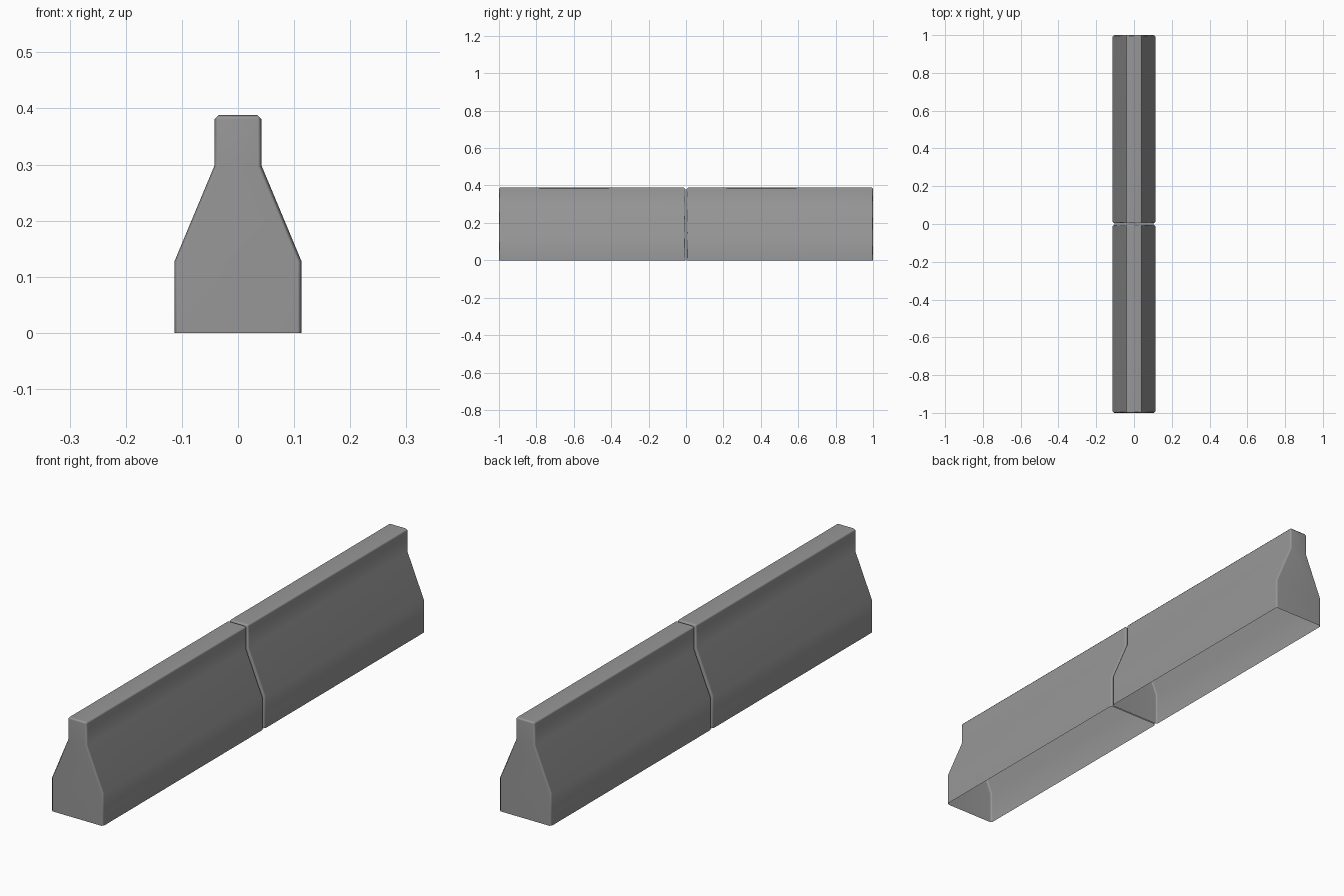
import bpy, bmesh

if "Cube" in bpy.data.objects:
    bpy.data.objects.remove(bpy.data.objects["Cube"])

HALF_PROFILE = [(0.113, 0.0), (0.113, 0.128), (0.042, 0.298), (0.042, 0.388)]
BEVEL = 0.007

concrete = bpy.data.materials.new("dark_concrete")
concrete.diffuse_color = (0.31, 0.31, 0.31, 1.0)
concrete.use_nodes = True
concrete.node_tree.nodes["Principled BSDF"].inputs["Base Color"].default_value = concrete.diffuse_color


def barrier(name, y0, y1):
    bm = bmesh.new()
    outline = HALF_PROFILE + [(-x, z) for x, z in reversed(HALF_PROFILE)]
    rings = [[bm.verts.new((x, y, z)) for x, z in outline] for y in (y0, y1)]
    front, back = rings
    # end walls, then the shell; the underside stays open
    bm.faces.new(front)
    bm.faces.new(back[::-1])
    for i in range(len(outline) - 1):
        bm.faces.new((front[i], back[i], back[i + 1], front[i + 1]))
    bmesh.ops.recalc_face_normals(bm, faces=bm.faces[:])

    # soften the end outlines and the two long top edges
    def softened(e):
        a, b = (v.co for v in e.verts)
        if e.is_boundary:
            return False
        return abs(a.y - b.y) < 1e-5 or min(a.z, b.z) > 0.38
    bmesh.ops.bevel(bm, geom=[e for e in bm.edges if softened(e)],
                    offset=BEVEL, segments=1, profile=0.5, affect='EDGES')

    # split each end wall into level bands so it shades evenly
    for y in (y0, y1):
        for level in (0.128, 0.298):
            verts = [v for v in bm.verts
                     if abs(v.co.y - y) < 1e-4 and abs(v.co.z - level) < 0.006]
            if len(verts) == 2:
                bmesh.ops.connect_verts(bm, verts=verts)
    for f in bm.faces:
        f.smooth = True
    mesh = bpy.data.meshes.new(name)
    bm.to_mesh(mesh)
    bm.free()
    mesh.materials.append(concrete)
    obj = bpy.data.objects.new(name, mesh)
    bpy.context.collection.objects.link(obj)

    # keep the broad walls close to flat beside the narrow bevels
    weighted = obj.modifiers.new("even_shading", 'WEIGHTED_NORMAL')
    weighted.weight = 50


# two barrier sections end to end with a thin gap
barrier("barrier_front", -1.0, -0.003)
barrier("barrier_back", 0.003, 1.0)
